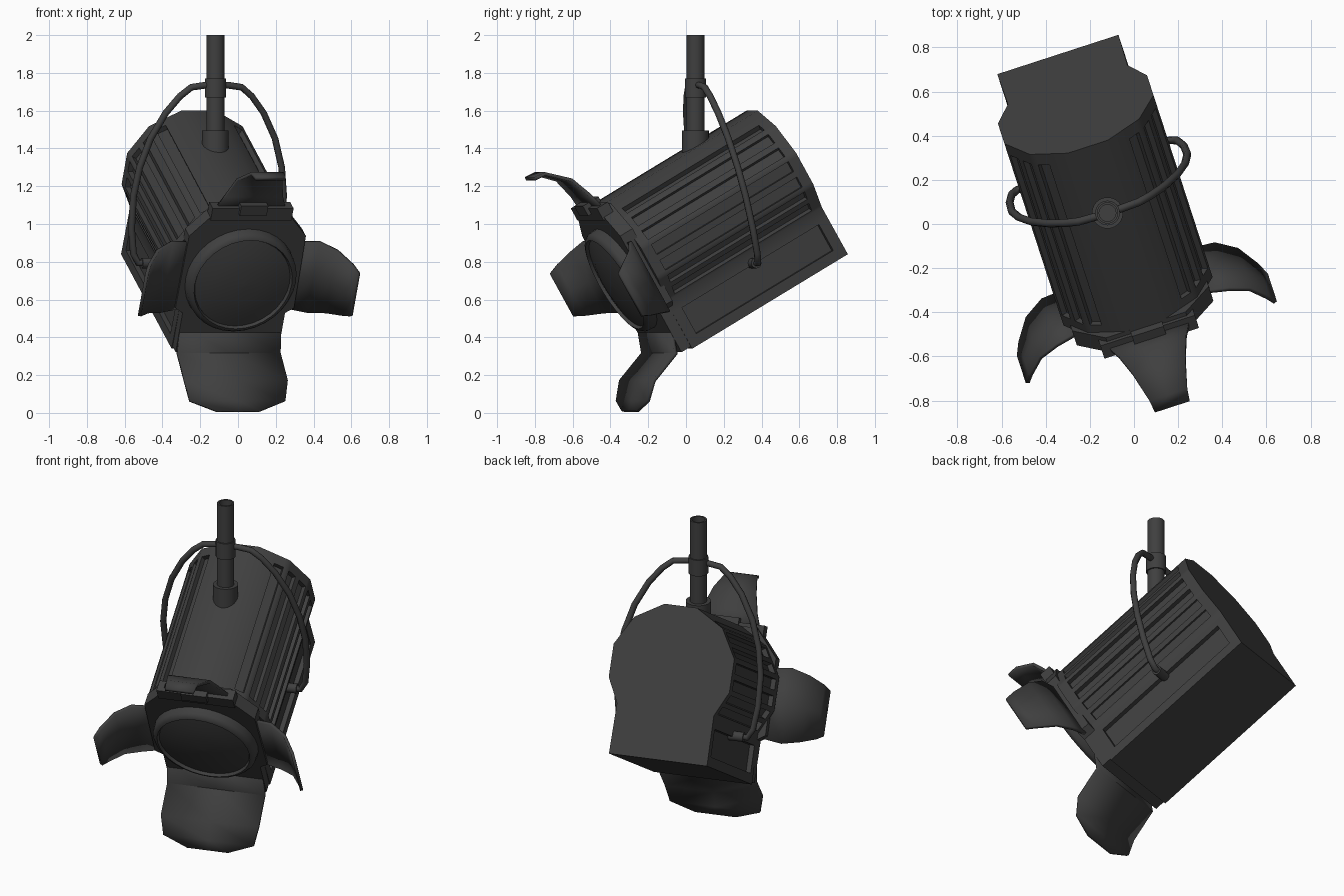
import bpy, bmesh, math
from mathutils import Matrix, Vector

cube = bpy.data.objects.get("Cube")
if cube:
    bpy.data.objects.remove(cube)

# One painted-metal colour for everything
paint = bpy.data.materials.new("black_metal")
paint.use_nodes = True
GREY = (0.05, 0.05, 0.05, 1)
paint.diffuse_color = GREY
paint.node_tree.nodes["Principled BSDF"].inputs["Base Color"].default_value = GREY

# Lamp frame: origin at the middle of the back, lamp points along local -y
LAMP = (Matrix.Translation((-0.264, 0.519, 1.293))
        @ Matrix.Rotation(math.radians(18), 4, 'Z')
        @ Matrix.Rotation(math.radians(30), 4, 'X'))


def finish(name, bm, matrix, angle=40):
    bmesh.ops.recalc_face_normals(bm, faces=bm.faces)
    mesh = bpy.data.meshes.new(name)
    bm.to_mesh(mesh)
    bm.free()
    mesh.materials.append(paint)
    obj = bpy.data.objects.new(name, mesh)
    bpy.context.collection.objects.link(obj)
    obj.matrix_world = matrix
    bpy.ops.object.select_all(action='DESELECT')
    obj.select_set(True)
    bpy.context.view_layer.objects.active = obj
    bpy.ops.object.shade_smooth_by_angle(angle=math.radians(angle))
    return obj


def bridge(bm, rings, closed=True):
    """Join rows of vertices with quads; returns faces as rows."""
    rows = []
    for a, b in zip(rings, rings[1:]):
        n = len(a)
        rows.append([bm.faces.new((a[i], a[(i + 1) % n], b[(i + 1) % n], b[i]))
                     for i in range(n if closed else n - 1)])
    return rows


def lathe(name, profile, matrix, sides=24):
    """Turn (radius, height) points around local z and cap both ends."""
    bm = bmesh.new()
    rings = [[bm.verts.new((r * math.cos(t), r * math.sin(t), z))
              for t in (math.tau * i / sides for i in range(sides))]
             for r, z in profile]
    bridge(bm, rings)
    bm.faces.new(rings[0])
    bm.faces.new(rings[-1])
    return finish(name, bm, matrix)


def prism(name, outline, near, far):
    """Extrude an (x, z) outline along the lamp axis."""
    bm = bmesh.new()
    rings = [[bm.verts.new((x, -d, z)) for x, z in outline] for d in (near, far)]
    bridge(bm, rings)
    for ring in rings:
        bm.faces.new(ring)
    return finish(name, bm, LAMP)


# Housing: twelve-sided barrel on a box, with cooling slots down both sides
R = 0.3675
corners = [Vector((R * math.cos(math.radians(a)), R * math.sin(math.radians(a))))
           for a in (75, 45, 15, -15)]
corners += [Vector((0.285, -0.235)), Vector((0.2885, -0.523))]
pair = ((0.09, 0.41), (0.59, 0.91))
facet_slots = [((0.58, 0.88),), pair, pair, pair, ((0.25, 0.8),)]
half, slot_strips = [], []
for i, slots in enumerate(facet_slots):
    half.append(corners[i])
    for start, end in slots:
        slot_strips.append(len(half))
        half += [corners[i].lerp(corners[i + 1], start), corners[i].lerp(corners[i + 1], end)]
half.append(corners[-1])
outline = [(p.x, p.y) for p in half] + [(-p.x, p.y) for p in reversed(half)]
count = len(outline)

bm = bmesh.new()
rings = [[bm.verts.new((x, -d, z)) for x, z in outline] for d in (0, 0.06, 0.94, 1)]
strips = bridge(bm, rings)
bm.faces.new(rings[0])
bm.faces.new(rings[-1])
bmesh.ops.recalc_face_normals(bm, faces=bm.faces)
bm.normal_update()
recessed = [strips[1][i] for i in slot_strips]
recessed += [strips[1][count - 2 - i] for i in slot_strips]
for face in recessed:
    inward = -face.normal * 0.028
    new = bmesh.ops.extrude_discrete_faces(bm, faces=[face])["faces"]
    bmesh.ops.translate(bm, verts=new[0].verts, vec=inward)
finish("housing", bm, LAMP)

# Front frame, hinge bar and latch
right = [(0.19, 0.355), (0.325, 0.2), (0.33, -0.24), (0.285, -0.27), (0.285, -0.51)]
prism("front_frame", right + [(-x, z) for x, z in reversed(right)], 0.98, 1.06)


def bar(name, w, low, high, near, far):
    prism(name, [(-w, low), (w, low), (w, high), (-w, high)], near, far)


bar("top_hinge", 0.225, 0.3, 0.375, 1.0, 1.07)
bar("top_latch", 0.075, 0.34, 0.4, 0.99, 1.09)

# Lens with its retaining ring
lens_axis = LAMP @ Matrix.Translation((0, 0, -0.06)) @ Matrix.Rotation(math.pi / 2, 4, 'X')
lathe("lens_ring", [(0.305, 1.03), (0.3, 1.1), (0.285, 1.12), (0.27, 1.125), (0.262, 1.1)],
      lens_axis, 32)
lathe("lens", [(0.264, 1.09), (0.262, 1.108), (0.18, 1.128), (0.09, 1.138), (0.01, 1.142)],
      lens_axis, 32)


def door(name, out, centre_z, rows):
    """Curved flap; rows are (forward, outward, half width)."""
    side = Vector((-out.y, out.x))
    bm = bmesh.new()
    rings = []
    for d, r, w in rows:
        ring = []
        for k in (-1, 0, 1):
            p = Vector((0, centre_z)) + out * r + side * w * k
            ring.append(bm.verts.new((p.x, -d, p.y)))
        rings.append(ring)
    bridge(bm, rings, closed=False)
    obj = finish(name, bm, LAMP)
    solid = obj.modifiers.new("thickness", 'SOLIDIFY')
    solid.thickness = 0.018
    solid.offset = 0


door("top_door", Vector((0, 1)), 0,
     [(1.03, 0.34, 0.2), (1.05, 0.44, 0.16), (1.09, 0.56, 0.125),
      (1.19, 0.655, 0.09), (1.25, 0.66, 0.083)])
door("bottom_door", Vector((0, -1)), 0,
     [(1.04, 0.36, 0.28), (1.09, 0.5, 0.287), (1.27, 0.565, 0.287),
      (1.345, 0.645, 0.265), (1.385, 0.685, 0.12)])
for name, sx in (("left_door", 1), ("right_door", -1)):
    door(name, Vector((sx, 0)), -0.055,
         [(1.03, 0.29, 0.2), (1.05, 0.41, 0.215), (1.1, 0.5, 0.19),
          (1.19, 0.565, 0.155), (1.24, 0.59, 0.13)])

# Hanging pole and its collars
POLE = Matrix.Translation((-0.12, 0.05, 0))
lathe("pole", [(0.048, 1.4), (0.048, 2), (0.038, 2), (0.038, 1.9)], POLE)
lathe("upper_collar", [(0.056, 1.67), (0.056, 1.77)], POLE)
lathe("lower_collar", [(0.071, 1.36), (0.071, 1.495)], POLE)

# Yoke: a bent rod over the housing, lying in one slanted plane
arm = [(0.06, 0.628), (0.14, 0.617), (0.2, 0.57), (0.273, 0.482), (0.346, 0.35),
       (0.395, 0.2), (0.418, 0.05), (0.415, -0.12), (0.395, -0.25), (0.365, -0.3), (0.33, -0.3)]
path = [(-x, z) for x, z in reversed(arm)] + arm
curve = bpy.data.curves.new("yoke", 'CURVE')
curve.dimensions = '3D'
curve.bevel_depth = 0.018
curve.bevel_resolution = 2
curve.use_fill_caps = True
spline = curve.splines.new('POLY')
spline.points.add(len(path) - 1)
for point, (x, z) in zip(spline.points, path):
    point.co = (x, -(0.39 - 0.297 * z), z, 1)
curve.materials.append(paint)
yoke = bpy.data.objects.new("yoke", curve)
bpy.context.collection.objects.link(yoke)
yoke.matrix_world = LAMP
bpy.ops.object.select_all(action='DESELECT')
yoke.select_set(True)
bpy.context.view_layer.objects.active = yoke
bpy.ops.object.convert(target='MESH')
bpy.ops.object.shade_smooth_by_angle(angle=math.radians(50))

# Pivot knobs where the yoke meets the housing
for name, sx in (("left_pivot", 1), ("right_pivot", -1)):
    lathe(name, [(0.028, 0.25), (0.028, 0.345)],
          LAMP @ Matrix.Translation((0, -0.48, -0.3)) @ Matrix.Rotation(sx * math.pi / 2, 4, 'Y'), 12)
